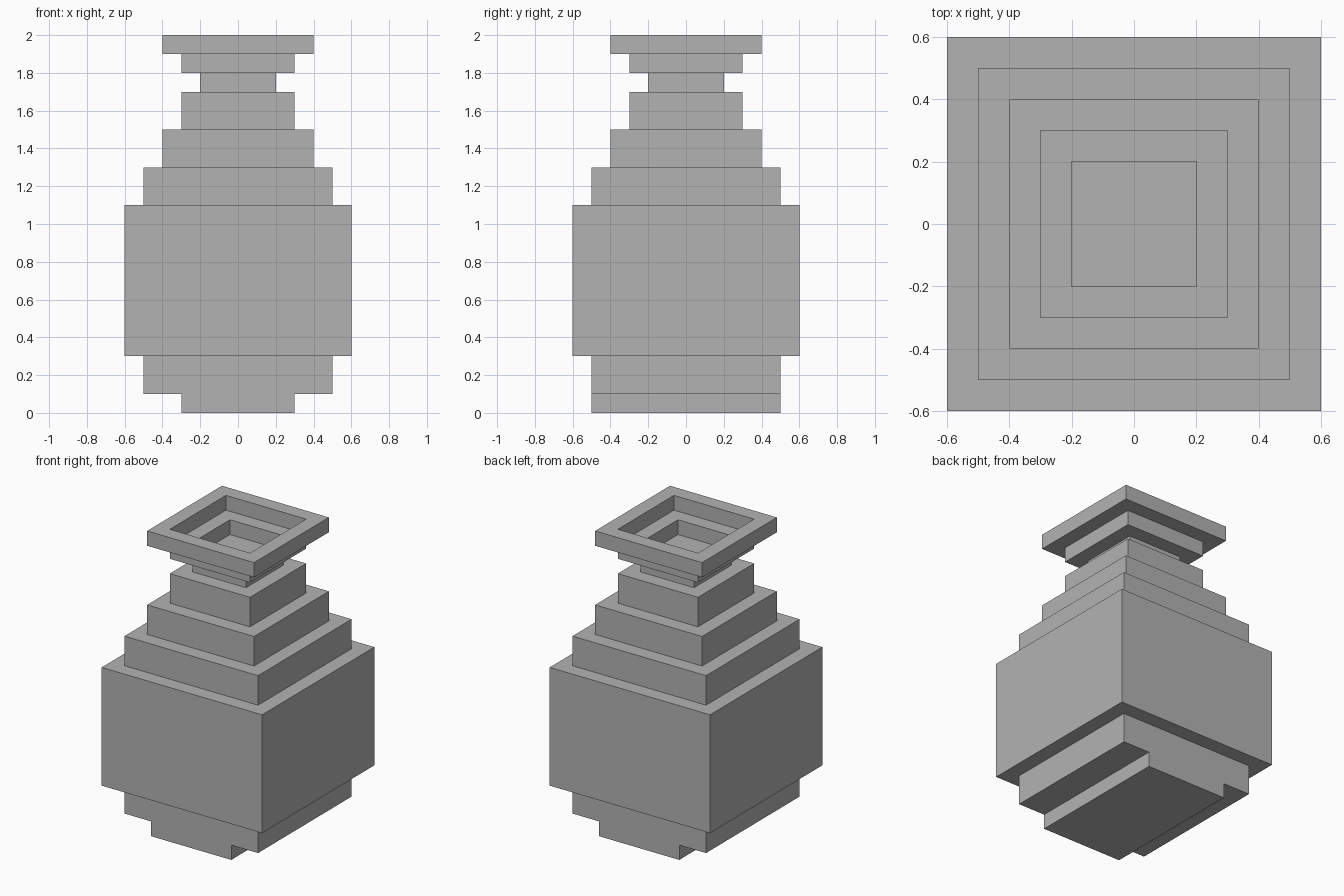
import bpy
import bmesh

default = bpy.data.objects.get("Cube")
if default:
    bpy.data.objects.remove(default, do_unlink=True)

grey = bpy.data.materials.new("plain_grey")
grey.use_nodes = True
colour = (0.45, 0.45, 0.45, 1.0)
grey.diffuse_color = colour
grey.node_tree.nodes["Principled BSDF"].inputs["Base Color"].default_value = colour

CORNERS = [(-1, -1), (1, -1), (1, 1), (-1, 1)]


def square_turned(name, profile, depth_scale=1.0):
    """Sweep a (half width, height) profile around a square, capping both ends."""
    bm = bmesh.new()
    rings = [[bm.verts.new((r * x, r * y * depth_scale, z)) for x, y in CORNERS]
             for r, z in profile]
    for low, high in zip(rings, rings[1:]):
        for i in range(4):
            j = (i + 1) % 4
            bm.faces.new((low[i], low[j], high[j], high[i]))
    bm.faces.new(rings[0][::-1])
    bm.faces.new(rings[-1])
    bmesh.ops.recalc_face_normals(bm, faces=bm.faces)
    mesh = bpy.data.meshes.new(name)
    bm.to_mesh(mesh)
    bm.free()
    mesh.materials.append(grey)
    obj = bpy.data.objects.new(name, mesh)
    bpy.context.collection.objects.link(obj)
    return obj


def steps(bottom, tiers):
    """Turn (half width, top height) tiers into a stepped outline."""
    outline = []
    for half, top in tiers:
        outline += [(half, bottom), (half, top)]
        bottom = top
    return outline


# Foot: narrow across, full depth of the lower tier
square_turned("foot", steps(0, [(0.3, 0.1)]), depth_scale=5 / 3)

# Belly and stepped shoulders
square_turned("vase_body", steps(0.1, [(0.5, 0.3), (0.6, 1.1), (0.5, 1.3),
                                       (0.4, 1.5), (0.3, 1.7)]))

# Neck and flared mouth, with a stepped hollow inside
outer = steps(1.7, [(0.2, 1.8), (0.3, 1.9), (0.4, 2.0)])
hollow = [(0.3, 2.0), (0.3, 1.9), (0.2, 1.9), (0.2, 1.8)]
# The hollow floor sits on top of the solid neck, so the mouth is its own part
square_turned("neck", outer[:2])
mouth = square_turned("mouth", [(0.2, 1.8)] + outer[2:] + hollow[:-1])

# Open the mouth down to the top of the neck
bm = bmesh.new()
bm.from_mesh(mouth.data)
caps = [f for f in bm.faces
        if max(abs(v.co.x) for v in f.verts) < 0.21
        and f.calc_center_median().xy.length < 0.01]
bmesh.ops.delete(bm, geom=caps, context='FACES_ONLY')
rims = [e for e in bm.edges if e.is_boundary]
bmesh.ops.bridge_loops(bm, edges=rims)
bmesh.ops.recalc_face_normals(bm, faces=bm.faces)
bm.to_mesh(mouth.data)
bm.free()
